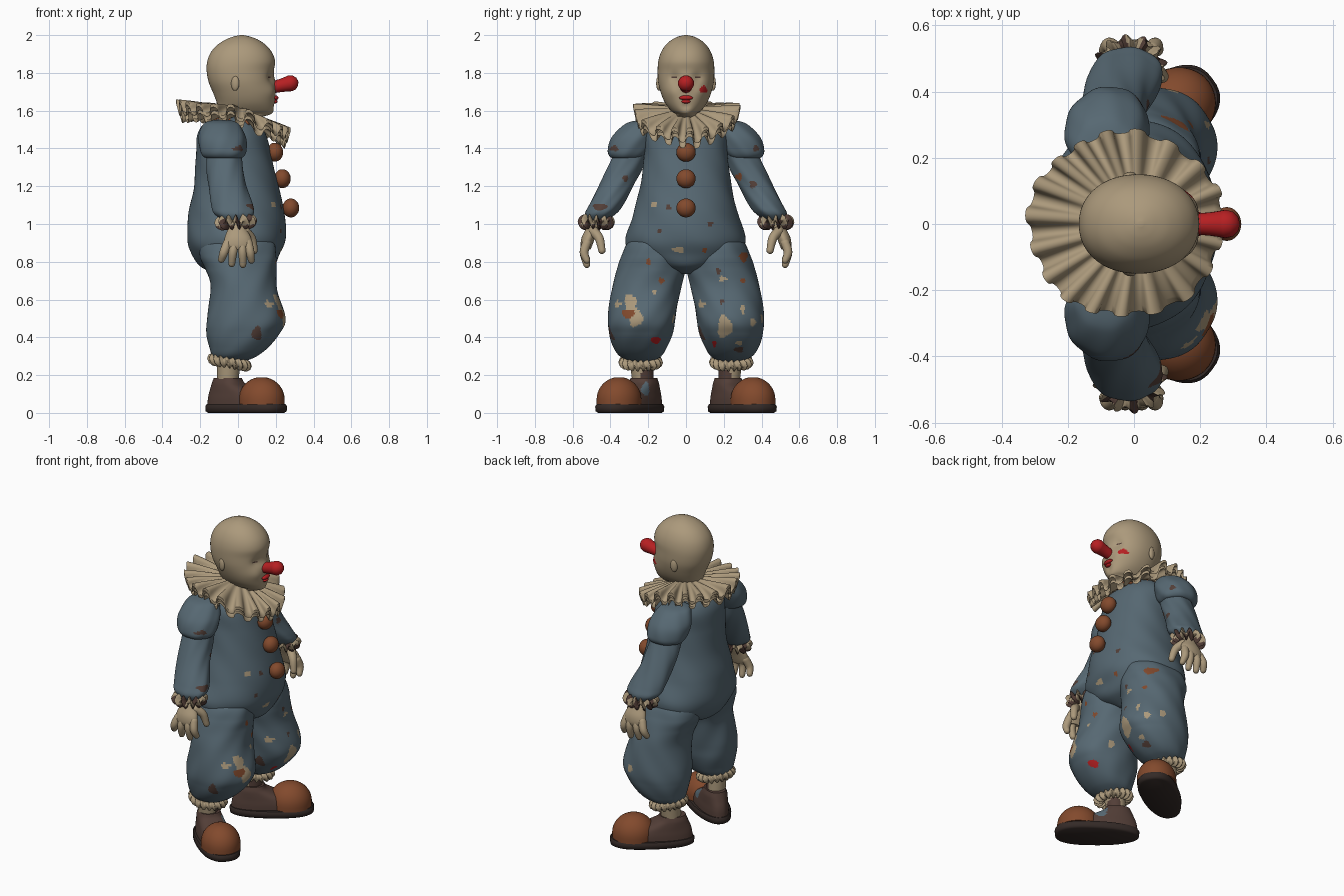
import bpy, bmesh, math
from mathutils import Vector

if "Cube" in bpy.data.objects:
    bpy.data.objects.remove(bpy.data.objects["Cube"])

PAL = {"skin_cream": (.41, .32, .20), "suit_blue": (.094, .139, .170), "nose_red": (.47, .014, .016),
       "rust_brown": (.225, .068, .026), "shoe_brown": (.085, .048, .038), "sole_dark": (.034, .023, .02)}
MATS = []
for name, c in PAL.items():
    m = bpy.data.materials.new(name)
    m.diffuse_color = (*c, 1)
    m.use_nodes = True
    m.node_tree.nodes["Principled BSDF"].inputs["Base Color"].default_value = m.diffuse_color
    MATS.append(m)
SKIN, BLUE, RED, RUST, SHOE, SOLE = range(6)
TAU = 2 * math.pi


def grid_object(name, rings, mat, caps=True, wrap=False):
    """Skin a list of closed rings into one smooth object."""
    bm = bmesh.new()
    rows = [[bm.verts.new(p) for p in r] for r in rings]
    n = len(rows[0])
    pairs = list(zip(rows, rows[1:])) + ([(rows[-1], rows[0])] if wrap else [])
    for a, b in pairs:
        for i in range(n):
            bm.faces.new((a[i], a[(i + 1) % n], b[(i + 1) % n], b[i]))
    if caps and not wrap:
        bm.faces.new(rows[0])
        bm.faces.new(rows[-1])
    bmesh.ops.recalc_face_normals(bm, faces=bm.faces)
    me = bpy.data.meshes.new(name)
    bm.to_mesh(me)
    bm.free()
    ob = bpy.data.objects.new(name, me)
    bpy.context.collection.objects.link(ob)
    for m in MATS:
        me.materials.append(m)
    for f in me.polygons:
        f.material_index = mat
    bpy.ops.object.select_all(action='DESELECT')
    ob.select_set(True)
    bpy.context.view_layer.objects.active = ob
    bpy.ops.object.shade_smooth_by_angle(angle=math.radians(55))
    return ob


def spline(pts, sub):
    """Catmull-Rom interpolation of tuples."""
    out, P = [], [Vector(p) for p in pts]
    for i in range(len(P) - 1):
        a, b, c, d = P[max(i - 1, 0)], P[i], P[i + 1], P[min(i + 2, len(P) - 1)]
        for k in range(sub):
            t = k / sub
            out.append(.5 * (2 * b + (c - a) * t + (2 * a - 5 * b + 4 * c - d) * t * t
                             + (3 * b - a - 3 * c + d) * t ** 3))
    return out + [P[-1]]


def loft(name, stations, mat, s=1, n=48, sub=6, p=2.0, wrinkle=0.0):
    """Stations are (z, x_min, x_max, y_min, y_max); s mirrors across y."""
    rings = []
    for z, x0, x1, y0, y1 in spline(stations, sub):
        ring = []
        for i in range(n):
            a = TAU * i / n
            c, d = math.cos(a), math.sin(a)
            k = 1 + wrinkle * math.sin(5 * a + 11 * z) * math.cos(17 * z + 2 * a)
            ring.append(((x0 + x1) / 2 + k * (x1 - x0) / 2 * math.copysign(abs(c) ** (2 / p), c),
                         s * ((y0 + y1) / 2 + k * (y1 - y0) / 2 * math.copysign(abs(d) ** (2 / p), d)), z))
        rings.append(ring)
    return grid_object(name, rings, mat)


def tube(name, pts, mat, s=1, n=24, sub=5):
    """Round tube along points (x, y, z, radius) with domed ends."""
    path = spline(pts, sub)
    C = [Vector((q[0], s * q[1], q[2])) for q in path]
    t0, t1 = (C[1] - C[0]).normalized(), (C[-1] - C[-2]).normalized()
    angles = [math.radians(v) for v in (85, 60, 30)]
    items = [(C[0] - t0 * path[0][3] * math.sin(a), path[0][3] * math.cos(a)) for a in angles]
    items += [(c, q[3]) for c, q in zip(C, path)]
    items += [(C[-1] + t1 * path[-1][3] * math.sin(a), path[-1][3] * math.cos(a)) for a in angles[::-1]]
    u = t0.orthogonal().normalized()
    rings = []
    for i, (c, r) in enumerate(items):
        t = (items[min(i + 1, len(items) - 1)][0] - items[max(i - 1, 0)][0]).normalized()
        u = (u - t * u.dot(t)).normalized()
        v = t.cross(u)
        rings.append([c + r * (u * math.cos(TAU * k / n) + v * math.sin(TAU * k / n)) for k in range(n)])
    return grid_object(name, rings, mat)


def ball(name, c, r, mat, turn=0, n=32, floor=0.0):
    """Ellipsoid, turned about z and flattened at the floor height."""
    rings = []
    for j in range(1, 20):
        a = math.pi * j / 20
        w = 1 if floor and j < 10 else math.sin(a)
        ring = []
        for i in range(n):
            x, y = r[0] * w * math.cos(TAU * i / n), r[1] * w * math.sin(TAU * i / n)
            ring.append((c[0] + x * math.cos(turn) - y * math.sin(turn),
                         c[1] + x * math.sin(turn) + y * math.cos(turn),
                         max(c[2] - r[2] * math.cos(a), floor + .0005 * j if floor else -1)))
        rings.append(ring)
    return grid_object(name, rings, mat)


def frill(name, c, R, r, rz, waves, amp, mat, slope=0, sx=1.0):
    """Gathered cuff: a ring whose thickness and height ripple."""
    rings = []
    for i in range(waves * 8):
        a = TAU * i / (waves * 8)
        w = math.sin(waves * a)
        rr, dx, dy = r * (1 + .35 * w), sx * math.cos(a), math.sin(a)
        ring = []
        for k in range(10):
            b = TAU * k / 10
            d = R + rr * math.cos(b)
            ring.append((c[0] + d * dx, c[1] + d * dy,
                         c[2] + slope * d * dx + rz * math.sin(b) + amp * math.cos(waves * a)))
        rings.append(ring)
    return grid_object(name, rings, mat, wrap=True)


def paint(ob, spots):
    """Spots are (side, across, z, half_width, half_height, material); side 0 is the face side."""
    for f in ob.data.polygons:
        c, nrm = f.center, f.normal
        for side, a, z, ra, rz, m in spots:
            if (nrm.x if side == 0 else nrm.y * side) < .25:
                continue
            dx, dz = ((c.y if side == 0 else c.x) - a) / ra, (c.z - z) / rz
            if math.hypot(dx, dz) < 1 + .15 * math.sin(3 * math.atan2(dz, dx) + 40 * a):
                f.material_index = m


# Head with eye sockets pressed in and cheeks pushed out
head = loft("head", [(1.48, -.1, .06, -.08, .08), (1.55, -.105, .09, -.075, .075), (1.58, -.105, .17, -.056, .056),
                     (1.60, -.108, .19, -.08, .08), (1.64, -.112, .197, -.11, .11), (1.69, -.13, .197, -.132, .132),
                     (1.75, -.155, .192, -.147, .147), (1.81, -.166, .19, -.15, .15), (1.86, -.163, .196, -.147, .147),
                     (1.905, -.146, .182, -.134, .134), (1.945, -.113, .15, -.11, .11), (1.975, -.068, .108, -.076, .076),
                     (1.992, -.025, .064, -.042, .042), (2.0, .012, .028, -.008, .008)],
            SKIN, n=144, sub=8, p=2.12)
for v in head.data.vertices:
    if v.co.x > .05:
        for y, z, w, d in ((.062, 1.775, .03, -.013), (.08, 1.70, .04, .01), (0, 1.625, .022, -.008), (0, 1.735, .03, .012)):
            v.co.x += d * math.exp(-((abs(v.co.y) - y) ** 2 + (v.co.z - z) ** 2) / w ** 2)
paint(head, [(0, .093, 1.712, .021, .017, RED), (0, -.062, 1.776, .017, .006, SHOE), (0, .062, 1.776, .017, .006, SHOE)])
tube("nose", [(.19, 0, 1.725, .032), (.235, 0, 1.735, .036), (.277, 0, 1.745, .043)], RED, n=24)
ball("upper_lip", (.197, 0, 1.668), (.017, .036, .013), RED)
ball("lower_lip", (.194, 0, 1.648), (.016, .024, .01), RED)
for s in (1, -1):
    ball("ear", (-.015, s * .143, 1.745), (.022, .014, .04), SKIN, turn=s * .3)


def ruff(name, r_in, r_out, drop, pleats=19):
    """Softly folded neck ruff, dipping toward the chest."""
    n, m = pleats * 18, 10
    def point(i, t, off):
        a = TAU * i / n
        ph = pleats * a + .9 * math.sin(3 * a)
        w = math.sin(ph) * (1 + .2 * math.sin(4 * a + 1))
        a -= .36 / pleats * t * math.sin(2 * ph)
        r = r_in + (r_out - r_in) * t + .008 * t * math.sin(ph) + .005 * t * math.sin(5 * a)
        x, y = r * math.cos(a) * 1.04 - .025 * t, r * math.sin(a) * .98
        z = 1.612 - (.45 if x > 0 else .08) * x - drop - .022 * t ** 3 + (.003 + .027 * t * t) * w
        return (x, y, z + off)
    loops = []
    for i in range(n):
        top = [point(i, k / m, .009) for k in range(m + 1)]
        loops.append(top + [point(i, k / m, -.009) for k in range(m, -1, -1)])
    return grid_object(name, loops, SKIN, wrap=True)


ruff("upper_ruff", .08, .283, 0)
ruff("lower_ruff", .08, .27, .036)
frill("collar_band", (-.01, 0, 1.535), .13, .03, .022, 20, .004, RUST, slope=-.1)

# Baggy suit body
body = loft("suit_body", [(.735, -.12, .1, -.05, .05), (.775, -.2, .185, -.17, .17), (.84, -.245, .22, -.285, .285),
                          (.92, -.27, .25, -.318, .318), (1.05, -.262, .248, -.278, .278), (1.2, -.232, .215, -.242, .242),
                          (1.35, -.222, .18, -.222, .222), (1.47, -.215, .15, -.215, .215), (1.54, -.17, .11, -.17, .17),
                          (1.57, -.1, .08, -.1, .1)], BLUE, n=168, sub=11, p=2.15, wrinkle=.012)
paint(body, [(0, -.04, .865, .032, .016, SKIN), (0, -.09, 1.09, .012, .018, SHOE), (0, -.14, .96, .012, .013, SHOE),
             (0, .13, 1.0, .012, .013, SHOE), (0, -.17, 1.1, .014, .014, SKIN), (0, .1, .86, .012, .014, RUST)])
for x, z in ((.195, 1.38), (.235, 1.24), (.28, 1.085)):
    ball("button", (x, 0, z), (.044, .051, .05), RUST)
    tube("button_thread", [(x - .09, 0, z, .022), (x, 0, z, .022)], RUST)

LEG_SPOTS = [(0, -.295, .58, .03, .05, SKIN), (0, -.265, .505, .035, .05, SKIN), (0, -.305, .525, .036, .022, RUST),
             (0, -.16, .385, .026, .018, RED), (0, -.13, .7, .015, .016, RUST), (0, -.2, .8, .011, .017, RUST),
             (0, -.17, .64, .011, .015, SKIN), (0, .205, .455, .038, .058, SKIN), (0, .305, .825, .022, .026, RUST),
             (0, .17, .75, .013, .017, SHOE), (0, .195, .71, .022, .013, SKIN), (0, .3, .55, .011, .026, SKIN),
             (0, .28, .335, .026, .014, SHOE), (0, .28, .37, .018, .012, SKIN), (0, .355, .48, .014, .022, SKIN),
             (0, .15, .365, .011, .018, RED), (0, .19, .59, .012, .012, SHOE), (0, .3, .7, .013, .013, RUST),
             (-1, .1, .42, .026, .037, SHOE), (-1, .165, .575, .024, .02, SKIN), (1, .12, .5, .02, .025, SKIN)]
ARM_SPOTS = [(0, -.455, 1.09, .038, .018, SHOE), (0, -.38, 1.4, .024, .014, SHOE), (0, -.32, 1.24, .014, .018, SHOE),
             (0, .28, 1.25, .018, .018, RUST), (0, .355, 1.21, .02, .02, SHOE), (0, .37, 1.4, .016, .016, SHOE)]

for s, side in ((1, "left"), (-1, "right")):
    # Trouser leg, ankle and gathered hem
    leg = loft(side + "_trouser_leg", [(.98, -.13, .12, .08, .21), (.91, -.19, .185, .035, .305), (.83, -.202, .202, .012, .342),
                                       (.76, -.175, .2, .004, .364), (.66, -.145, .205, .026, .391), (.5, -.165, .25, .055, .412),
                                       (.42, -.165, .223, .07, .406), (.35, -.15, .165, .098, .384), (.3, -.135, .1, .13, .35),
                                       (.27, -.1, .03, .18, .29)],
               BLUE, s, n=160, sub=13, p=2.15, wrinkle=.02)
    paint(leg, LEG_SPOTS)
    frill(side + "_ankle_frill", (-.045, s * .24, .268), .084, .026, .026, 18, .009, SKIN, slope=-.18)
    ankle = tube(side + "_ankle", [(-.055, .225, .13, .055), (-.05, .235, .27, .062)], SKIN, s, n=32, sub=12)
    paint(ankle, [(0, s * .2, .19, .04, .05, SHOE)])

    # Puffed shoulder, sleeve and cuff
    puff = loft(side + "_shoulder_puff", [(1.55, -.13, -.04, .18, .25), (1.53, -.18, .005, .15, .32), (1.46, -.208, .042, .16, .39),
                                          (1.39, -.2, .045, .19, .414), (1.355, -.18, .03, .22, .402), (1.345, -.14, .0, .25, .37)],
                BLUE, s, n=120, sub=9, wrinkle=.03)
    sleeve = loft(side + "_sleeve", [(1.42, -.16, .015, .19, .36), (1.3, -.165, .028, .228, .415), (1.2, -.155, .045, .28, .463),
                                     (1.1, -.14, .08, .335, .515), (1.055, -.125, .085, .37, .535), (1.02, -.08, .055, .42, .525)],
                  BLUE, s, n=110, sub=14, wrinkle=.03)
    paint(puff, ARM_SPOTS)
    paint(sleeve, ARM_SPOTS)
    cuff = frill(side + "_cuff_frill", (-.012, s * .475, 1.01), .06, .029, .022, 12, .019, SKIN, slope=.05, sx=1.15)
    for f in cuff.data.polygons:
        a = math.atan2(f.center.y - s * .475, f.center.x)
        if f.center.z < .992 or math.sin(7 * a) > .4:
            f.material_index = SHOE

    # Hand with palm turned toward the body
    loft(side + "_palm", [(1.02, -.045, .03, .455, .515), (.98, -.052, .042, .46, .528), (.93, -.07, .068, .48, .552),
                          (.89, -.075, .072, .495, .558), (.865, -.06, .058, .505, .552)], SKIN, s, n=28)
    for x, dx, tip in ((-.055, -.033, .812), (-.018, -.015, .79), (.02, .006, .785), (.053, .018, .808)):
        tube(side + "_finger", [(x, .525, .9, .024), (x + dx * .6, .54, .85, .023), (x + dx, .525, tip, .018)], SKIN, s)
    tube(side + "_thumb", [(.035, .49, .96, .027), (.07, .46, .925, .024), (.086, .445, .86, .019)], SKIN, s)

    # Clown shoe, turned outward
    heel, toe = Vector((-.095, .19)), Vector((.135, .362))
    d = (toe - heel).normalized()
    turn = math.atan2(d.y, d.x)

    def oval(z, u, ru, rv):
        """Egg outline along the shoe, wider at the toe."""
        ring = []
        for i in range(64):
            c, e = math.cos(TAU * i / 64), math.sin(TAU * i / 64)
            a, b = u + ru * math.copysign(abs(c) ** .85, c), rv * math.copysign(abs(e) ** .8, e) * (1 + .17 * c)
            q = heel + d * a + Vector((-d.y, d.x)) * b
            ring.append((q.x, s * q.y, z))
        return ring

    grid_object(side + "_shoe_sole", [oval(0.0, .167, .232, .098), oval(.008, .167, .245, .11), oval(.034, .167, .248, .112),
                                      oval(.046, .167, .24, .105)], SOLE)
    uppers = [(.04, .12, .19, .088), (.075, .115, .182, .086), (.105, .1, .16, .081),
              (.135, .07, .118, .075), (.16, .05, .088, .069), (.185, .047, .075, .06)]
    upper = grid_object(side + "_shoe_upper", [oval(*o) for o in spline(uppers, 5)], SHOE)
    paint(upper, [(0, -.215, .125, .022, .035, BLUE)])
    t = heel + d * .275
    ball(side + "_toe_cap", (t.x, s * t.y, .07), (.126, .115, .12), RUST, turn=s * turn, floor=.043)
